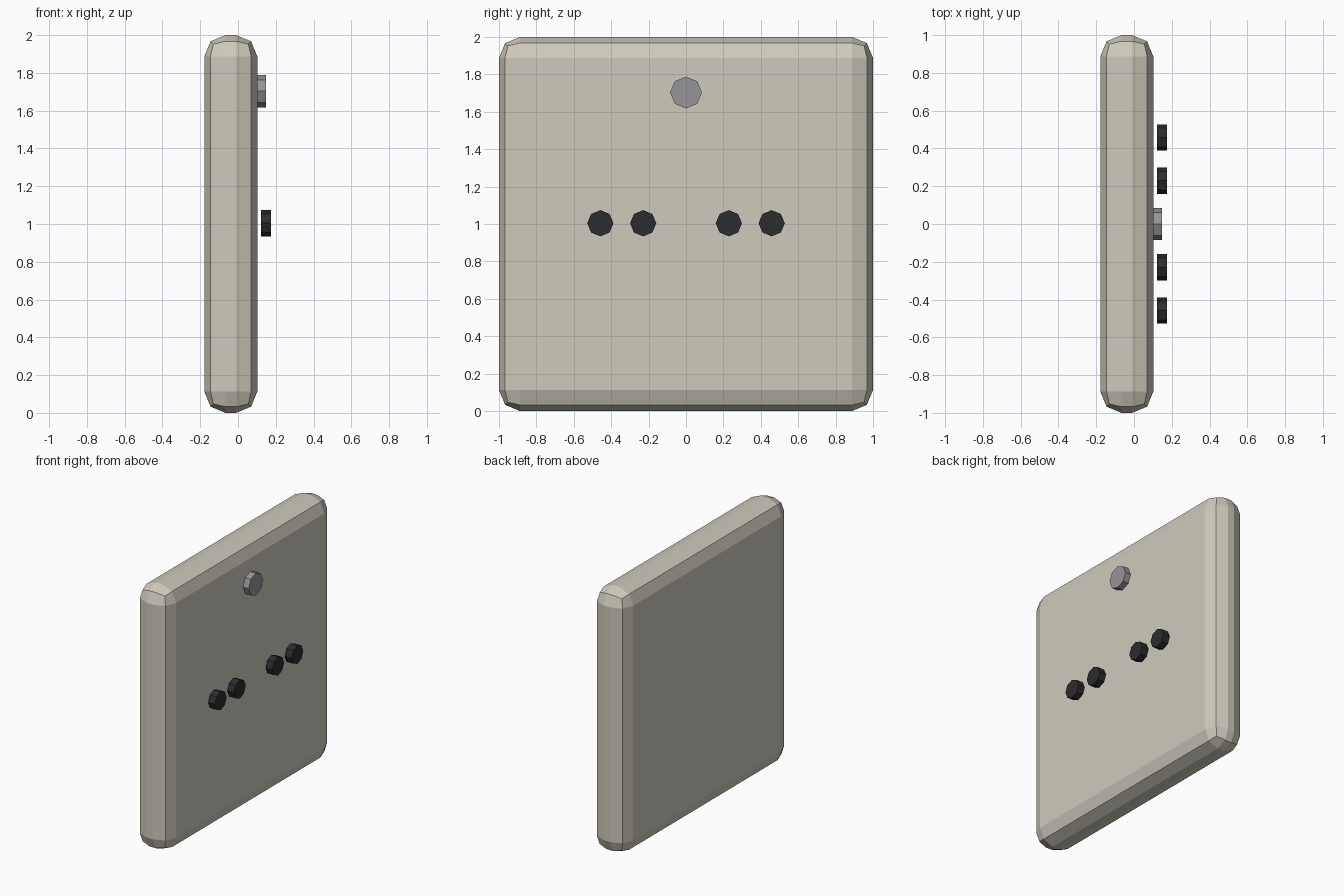
import bpy
from math import radians

if "Cube" in bpy.data.objects:
    bpy.data.objects.remove(bpy.data.objects["Cube"])


def material(name, color):
    m = bpy.data.materials.new(name)
    m.diffuse_color = (*color, 1)
    m.use_nodes = True
    m.node_tree.nodes["Principled BSDF"].inputs["Base Color"].default_value = m.diffuse_color
    return m


def disc(name, radius, x0, x1, y, z, mat):
    # Octagonal disc facing +x, corners on the y and z axes
    bpy.ops.mesh.primitive_cylinder_add(
        vertices=8, radius=radius, depth=x1 - x0,
        location=((x0 + x1) / 2, y, z), rotation=(0, radians(90), 0))
    ob = bpy.context.object
    ob.name = name
    ob.data.materials.append(mat)


cream = material("cream", (0.62, 0.59, 0.51))
grey = material("grey", (0.30, 0.30, 0.31))
black = material("black", (0.025, 0.025, 0.028))

# Rounded plate
bpy.ops.mesh.primitive_cube_add(size=1, location=(-0.038, 0, 1))
plate = bpy.context.object
plate.name = "plate"
plate.scale = (0.28, 2, 2)
bpy.ops.object.transform_apply(location=False, rotation=False, scale=True)
plate.data.materials.append(cream)
bevel = plate.modifiers.new("rounded_edges", 'BEVEL')
bevel.width = 0.112
bevel.segments = 2

# Button near the top
disc("top_button", 0.085, 0.092, 0.149, 0, 1.703, grey)

# Row of four dark studs standing just off the plate
for i, y in enumerate((-0.458, -0.229, 0.229, 0.458)):
    disc(f"stud_{i + 1}", 0.07, 0.121, 0.176, y, 1.004, black)
